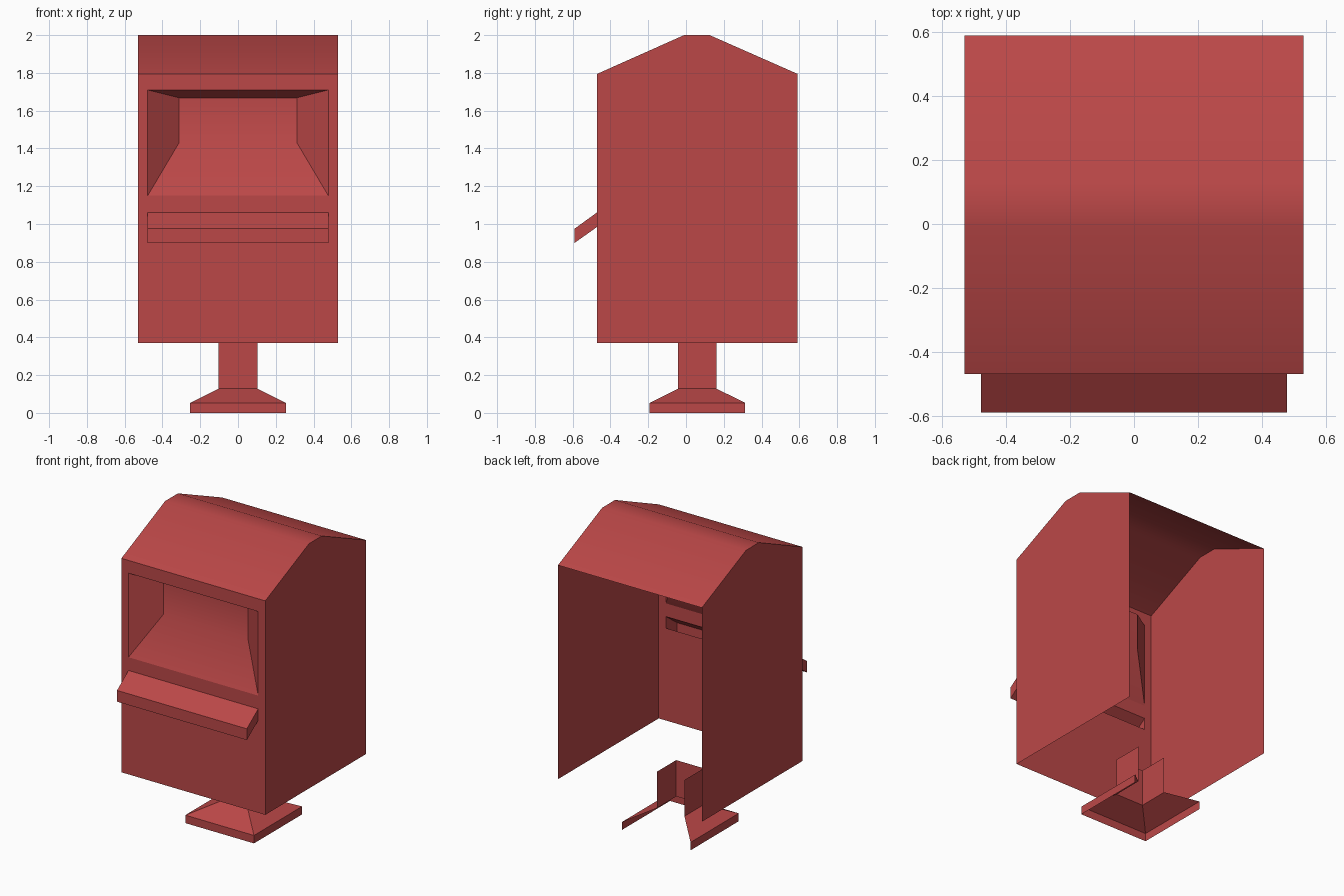
import bpy
from math import radians

cube = bpy.data.objects.get("Cube")
if cube:
    bpy.data.objects.remove(cube, do_unlink=True)

# Single paint colour
red = bpy.data.materials.new("red_paint")
red.use_nodes = True
colour = (0.50, 0.064, 0.064, 1)
red.diffuse_color = colour
red.node_tree.nodes["Principled BSDF"].inputs["Base Color"].default_value = colour

W = 0.53                      # half width of the housing
FRONT, BACK = -0.47, 0.59     # depth limits of the housing
FLOOR, EAVE, TOP = 0.37, 1.795, 2.0


def sheet(name, verts, faces):
    """Thin sheet-metal part with sharp folds and soft shallow bends."""
    mesh = bpy.data.meshes.new(name)
    mesh.from_pydata(verts, [], faces)
    mesh.materials.append(red)
    obj = bpy.data.objects.new(name, mesh)
    bpy.context.collection.objects.link(obj)
    bpy.ops.object.select_all(action='DESELECT')
    obj.select_set(True)
    bpy.context.view_layer.objects.active = obj
    bpy.ops.object.shade_smooth_by_angle(angle=radians(30))
    return obj


def loft(name, rows, closed=False, cap=False):
    """Skin successive rows of points, optionally closing the loop and the end."""
    n = len(rows[0])
    verts = [p for row in rows for p in row]
    faces = []
    for r in range(len(rows) - 1):
        for i in range(n if closed else n - 1):
            j = (i + 1) % n
            faces.append((r * n + i, r * n + j, (r + 1) * n + j, (r + 1) * n + i))
    if cap:
        faces.append(tuple(range(len(verts) - n, len(verts))))
    return sheet(name, verts, faces)


def rect(half, y, z0, z1):
    """Upright rectangle facing the front."""
    return [(-half, y, z0), (half, y, z0), (half, y, z1), (-half, y, z1)]


# Roof and gabled side walls
roof_line = [(FRONT, EAVE), (-0.01, TOP), (0.125, TOP), (BACK, EAVE)]
loft("roof", [[(x, y, z) for y, z in roof_line] for x in (W, -W)])

gable = [(FRONT, FLOOR), (BACK, FLOOR)] + roof_line[::-1]
for name, x, outline in (("left_wall", W, gable), ("right_wall", -W, gable[::-1])):
    sheet(name, [(x, y, z) for y, z in outline], [tuple(range(len(outline)))])

# Front wall: a grid of panels with the shelf slot and the recess left open
xs = [-W, -0.478, 0.478, W]
zs = [FLOOR, 0.985, 1.062, 1.15, 1.71, EAVE]
grid = [(x, FRONT, z) for z in zs for x in xs]
panels = []
for r in range(len(zs) - 1):
    for c in range(3):
        if c == 1 and r in (1, 3):
            continue
        a = r * 4 + c
        panels.append((a, a + 1, a + 5, a + 4))
sheet("front_wall", grid, panels)

# Tapered recess and sloping shelf
loft("recess", [rect(0.478, FRONT, 1.15, 1.71), rect(0.312, -0.34, 1.43, 1.668)],
     closed=True, cap=True)
loft("shelf", [rect(0.478, FRONT, 0.985, 1.062), rect(0.478, -0.59, 0.90, 0.975)],
     closed=True, cap=True)

# Pedestal: rim, flare and post, open at the rear
MID = 0.06


def three_sides(r, z):
    return [(-r, MID + r, z), (-r, MID - r, z), (r, MID - r, z), (r, MID + r, z)]


loft("pedestal", [three_sides(r, z) for r, z in
                  ((0.253, 0), (0.253, 0.053), (0.102, 0.128), (0.102, FLOOR))])
